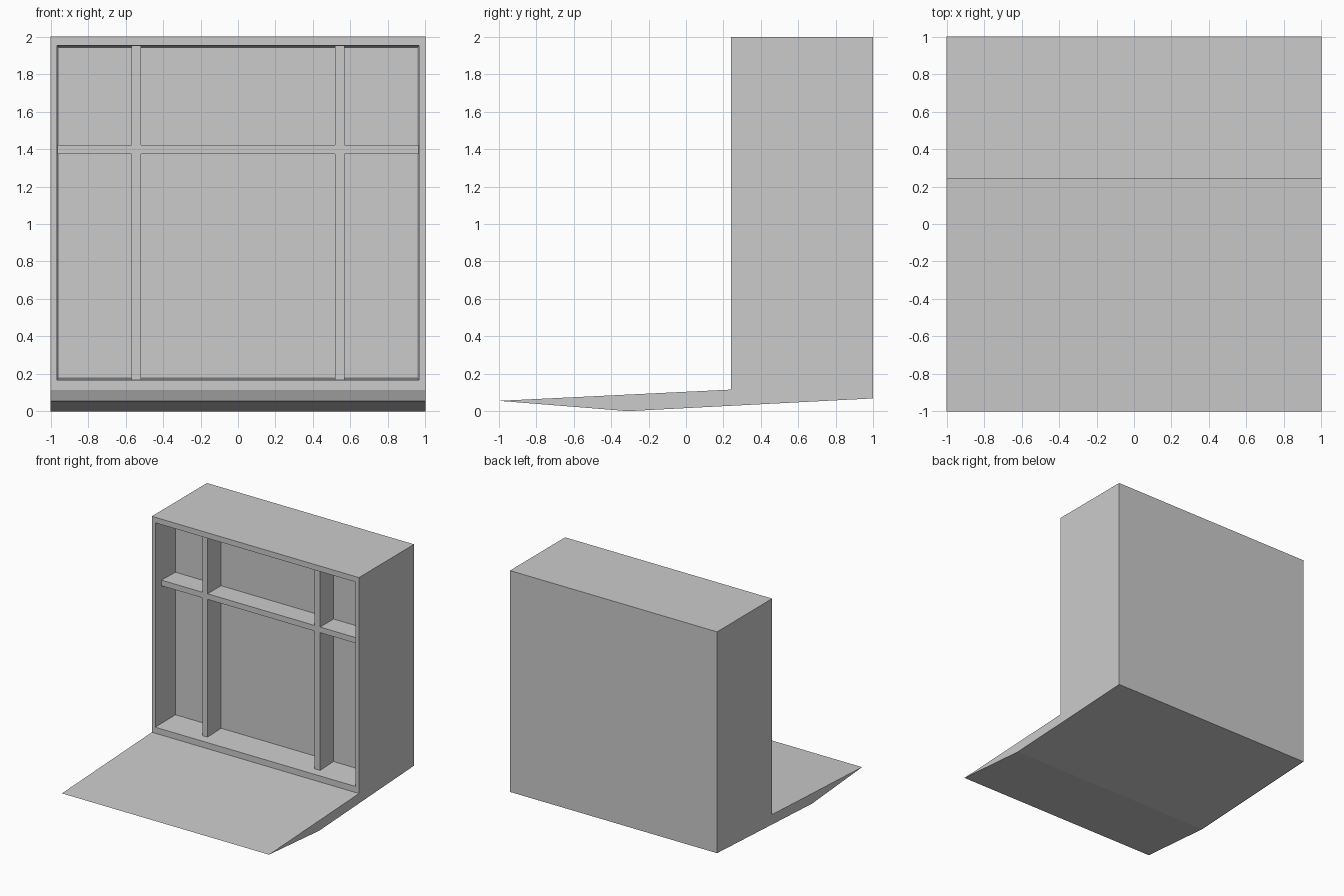
import bpy, bmesh
from mathutils import Vector

cube = bpy.data.objects.get("Cube")
if cube:
    bpy.data.objects.remove(cube, do_unlink=True)

# Single plain grey
grey = bpy.data.materials.new("plain_grey")
grey.use_nodes = True
COLOUR = (0.6, 0.6, 0.6, 1)
grey.diffuse_color = COLOUR
grey.node_tree.nodes["Principled BSDF"].inputs["Base Color"].default_value = COLOUR

FRONT, RECESS_BACK, BAR_FRONT = 0.24, 0.505, 0.32
SIDE, LOW, HIGH = 0.967, 0.168, 1.952     # recess opening
TAPER = 0.01


def add_object(name, bm):
    bmesh.ops.recalc_face_normals(bm, faces=bm.faces[:])
    mesh = bpy.data.meshes.new(name)
    bm.to_mesh(mesh)
    bm.free()
    mesh.materials.append(grey)
    obj = bpy.data.objects.new(name, mesh)
    bpy.context.collection.objects.link(obj)
    return obj


def add_bar(name, x0, x1, z0, z1):
    bm = bmesh.new()
    bmesh.ops.create_cube(bm, size=1)
    lo, hi = Vector((x0, BAR_FRONT, z0)), Vector((x1, RECESS_BACK + 0.01, z1))
    for v in bm.verts:
        v.co = Vector([lo[i] if v.co[i] < 0 else hi[i] for i in range(3)])
    return add_object(name, bm)


# Cabinet and wedge apron: side profile (y, z) swept across the width
profile = [(-1, 0.055), (-0.31, 0), (1, 0.068), (1, 2), (FRONT, 2), (FRONT, 0.115)]
bm = bmesh.new()
side = bm.faces.new([bm.verts.new((-1, y, z)) for y, z in profile])
swept = bmesh.ops.extrude_face_region(bm, geom=[side], use_keep_orig=True)
bmesh.ops.translate(bm, vec=(2, 0, 0),
                    verts=[g for g in swept["geom"] if isinstance(g, bmesh.types.BMVert)])
bmesh.ops.recalc_face_normals(bm, faces=bm.faces[:])

# Recess: inset the upright front face, then push it in with a slight taper
panel = next(f for f in bm.faces
             if all(abs(v.co.y - FRONT) < 1e-4 for v in f.verts))


def fit_panel(y, shrink):
    for v in panel.verts:
        v.co = ((SIDE - shrink) * (1 if v.co.x > 0 else -1), y,
                HIGH - shrink if v.co.z > 1 else LOW + shrink)


bmesh.ops.inset_individual(bm, faces=[panel], thickness=0.04)
fit_panel(FRONT, 0)
bmesh.ops.inset_individual(bm, faces=[panel], thickness=TAPER)
fit_panel(RECESS_BACK, TAPER)
add_object("cabinet_body", bm)

# Bars set back inside the recess
add_bar("horizontal_bar", -SIDE, SIDE, 1.373, 1.422)
for name, x in (("right_upright_bar", -0.543), ("left_upright_bar", 0.543)):
    add_bar(name, x - 0.026, x + 0.026, LOW, HIGH)
